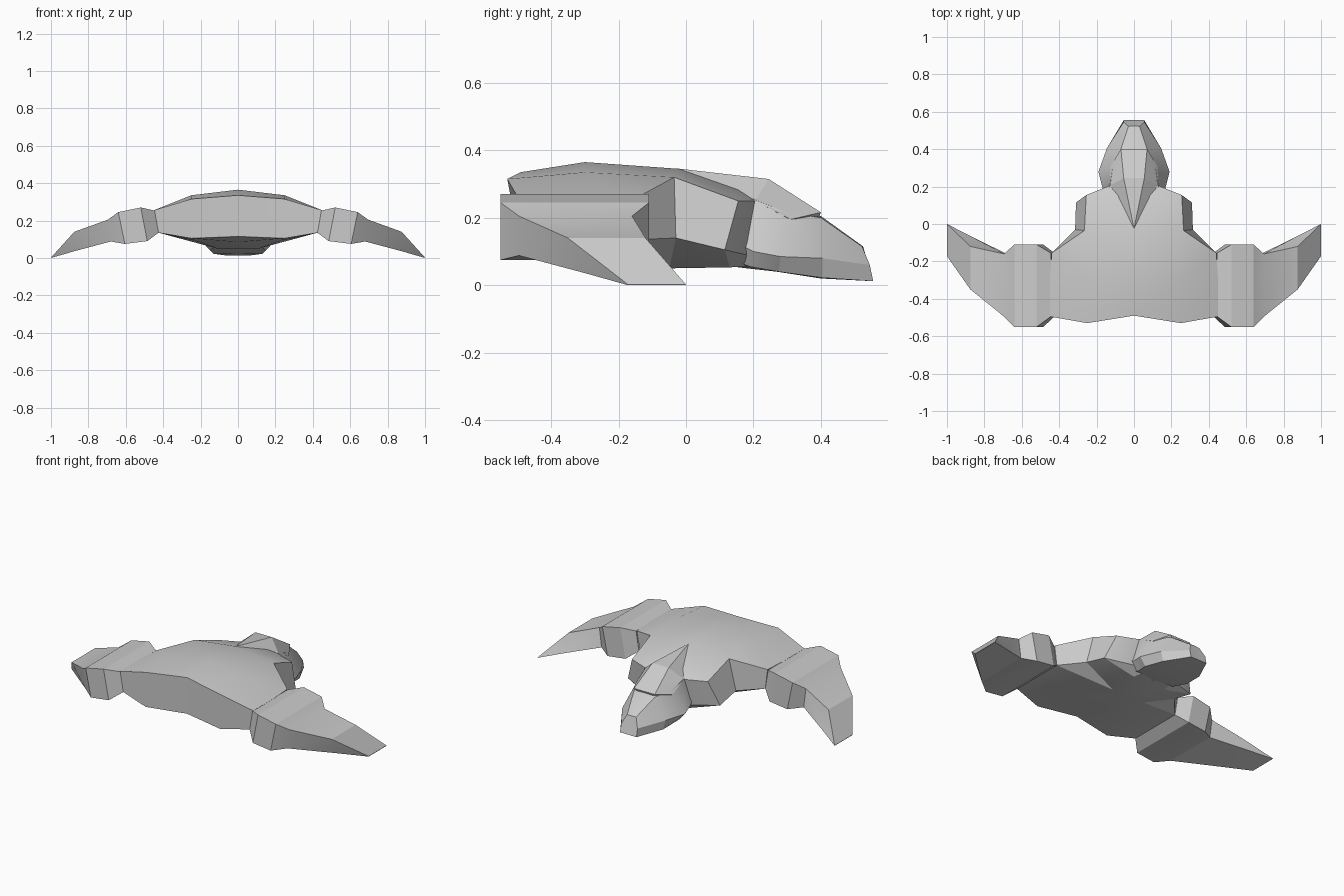
import bpy
import bmesh

cube = bpy.data.objects.get("Cube")
if cube:
    bpy.data.objects.remove(cube)

grey = bpy.data.materials.new("hull_grey")
grey.use_nodes = True
grey.diffuse_color = (0.6, 0.6, 0.6, 1)
grey.node_tree.nodes["Principled BSDF"].inputs["Base Color"].default_value = (0.6, 0.6, 0.6, 1)


def finish(name, bm, mirror=True):
    """Clean up the mesh, mirror it across x = 0 and shade it."""
    bmesh.ops.remove_doubles(bm, verts=bm.verts, dist=0.0005)
    bmesh.ops.recalc_face_normals(bm, faces=bm.faces)
    mesh = bpy.data.meshes.new(name)
    bm.to_mesh(mesh)
    bm.free()
    mesh.materials.append(grey)
    obj = bpy.data.objects.new(name, mesh)
    bpy.context.collection.objects.link(obj)
    bpy.ops.object.select_all(action='DESELECT')
    obj.select_set(True)
    bpy.context.view_layer.objects.active = obj
    if mirror:
        bpy.ops.object.modifier_add(type='MIRROR')
        bpy.ops.object.modifier_apply(modifier=obj.modifiers[0].name)
        # make normals point outwards on the complete closed shape
        whole = bmesh.new()
        whole.from_mesh(obj.data)
        bmesh.ops.recalc_face_normals(whole, faces=whole.faces)
        whole.to_mesh(obj.data)
        whole.free()
    bpy.ops.object.shade_smooth_by_angle(angle=0.4)


def loft(name, rings, closed):
    """Skin a row of equal-length rings and cap both ends."""
    bm = bmesh.new()
    rows = [[bm.verts.new(p) for p in ring] for ring in rings]
    n = len(rows[0])
    for a, b in zip(rows, rows[1:]):
        for i in range(n if closed else n - 1):
            j = (i + 1) % n
            bm.faces.new((a[i], a[j], b[j], b[i]))
    bm.faces.new(rows[0])
    bm.faces.new(rows[-1])
    finish(name, bm)


# Hull: half sections from the rear to the neck, top centre round to belly centre
corner_top, corner_low = (0.265, -0.035, 0.32), (0.315, -0.03, 0.14)
spine, belly, keel = (0, -0.02, 0.345), (0.11, -0.05, 0.05), (0, -0.05, 0.05)
shoulder = (0.255, 0.155, 0.25)
loft("hull", [
    [(0, -0.49, 0.335), (0.25, -0.53, 0.315), (0.45, -0.495, 0.255),
     (0.425, -0.495, 0.135), (0.25, -0.53, 0.105), (0, -0.49, 0.115)],
    [(0, -0.3, 0.365), (0.25, -0.3, 0.335), (0.45, -0.3, 0.255),
     (0.425, -0.3, 0.135), (0.22, -0.3, 0.09), (0, -0.3, 0.085)],
    [spine, corner_top, (0.44, -0.155, 0.255), (0.425, -0.155, 0.135), belly, keel],
    [spine, corner_top, corner_top, corner_low, belly, keel],
    [(0, 0.155, 0.3), shoulder, shoulder,
     (0.31, 0.115, 0.105), (0.11, 0.13, 0.053), (0, 0.13, 0.053)],
    [(0, 0.21, 0.25), (0.13, 0.205, 0.25), (0.13, 0.205, 0.25),
     (0.15, 0.18, 0.09), (0.1, 0.18, 0.055), (0, 0.18, 0.055)],
], False)

# Nose: half sections tapering forward
loft("nose", [
    [(0, 0.08, 0.3), (0.08, 0.08, 0.28), (0.14, 0.1, 0.15), (0.13, 0.1, 0.09), (0, 0.1, 0.06)],
    [(0, 0.2, 0.28), (0.13, 0.2, 0.255), (0.17, 0.2, 0.1), (0.13, 0.19, 0.055), (0, 0.18, 0.05)],
    [(0, 0.3, 0.24), (0.115, 0.3, 0.215), (0.19, 0.28, 0.085), (0.15, 0.275, 0.04), (0, 0.27, 0.04)],
    [(0, 0.4, 0.205), (0.07, 0.4, 0.2), (0.145, 0.405, 0.08), (0.13, 0.405, 0.022), (0, 0.4, 0.02)],
    [(0, 0.525, 0.115), (0.03, 0.522, 0.115), (0.055, 0.545, 0.06), (0.055, 0.555, 0.012), (0, 0.555, 0.012)],
], False)

# Canopy: faceted wedge on top of the nose
bm = bmesh.new()
bm.verts.new((0, -0.025, 0.346))
for s in (-1, 1):
    for x, y, z in [(0.055, 0.245, 0.315), (0.07, 0.4, 0.216), (0.13, 0.205, 0.25),
                    (0.125, 0.31, 0.195), (0.06, 0.395, 0.204)]:
        bm.verts.new((s * x, y, z))
bmesh.ops.convex_hull(bm, input=bm.verts)
finish("canopy", bm, mirror=False)


# Wings: box sections from root to tip, rear top, front top, front bottom, rear bottom
def section(x_top, x_low, rear, front, top, low):
    return [(x_top, rear, top), (x_top, front, top), (x_low, front, low), (x_low, rear, low)]


loft("wings", [
    section(0.445, 0.425, -0.495, -0.155, 0.253, 0.135),
    section(0.52, 0.485, -0.55, -0.11, 0.27, 0.09),
    section(0.64, 0.605, -0.55, -0.11, 0.245, 0.075),
    section(0.695, 0.68, -0.495, -0.16, 0.205, 0.088),
    [(0.875, -0.35, 0.14), (0.875, -0.12, 0.14), (0.875, -0.064, 0.036), (0.875, -0.3, 0.036)],
    [(1, -0.172, 0.002), (1, 0, 0.002), (1, 0, 0), (1, -0.172, 0)],
], True)
